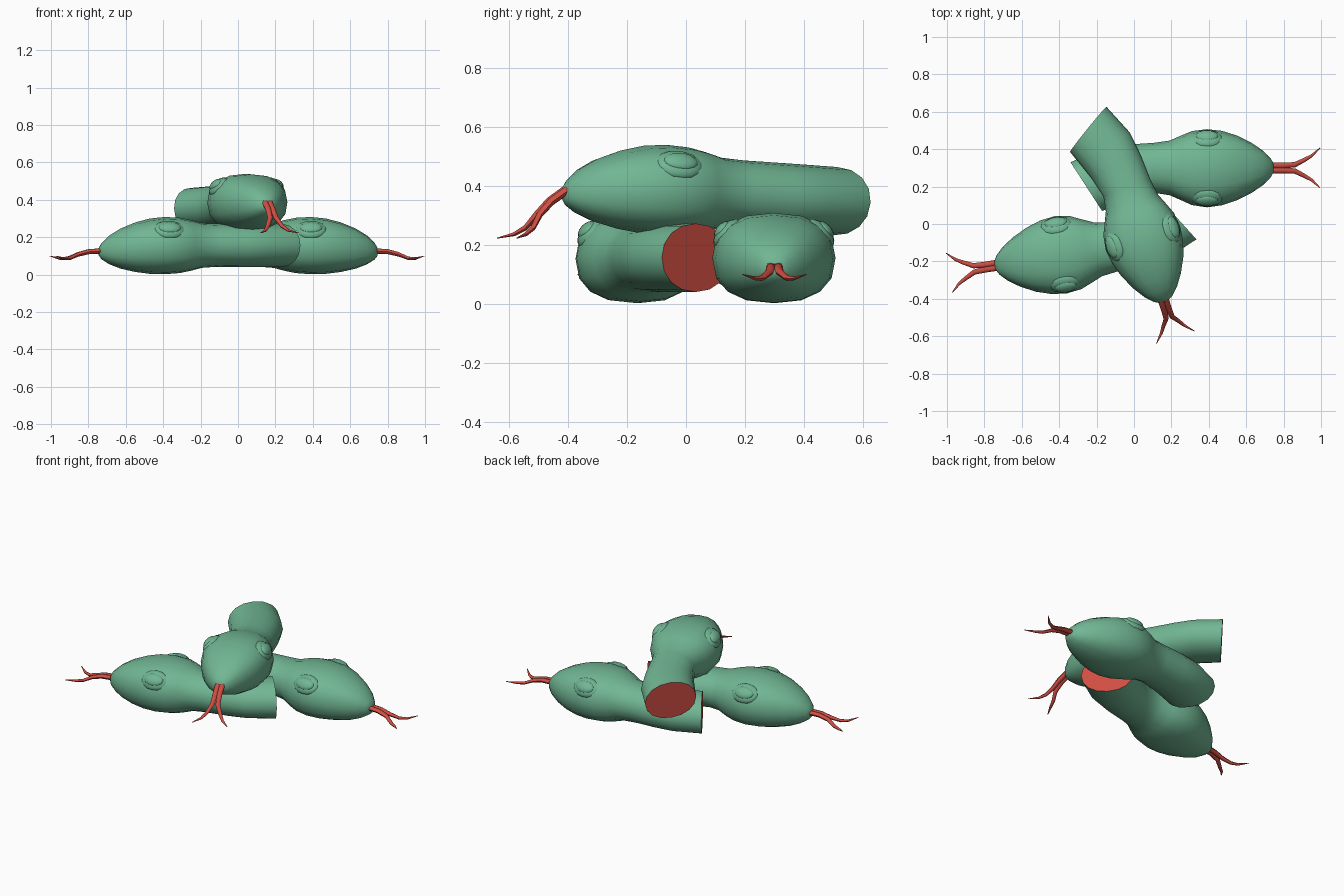
import bpy, bmesh, math
from mathutils import Vector, Matrix

if "Cube" in bpy.data.objects:
    bpy.data.objects.remove(bpy.data.objects["Cube"])


def material(name, rgb):
    m = bpy.data.materials.new(name)
    m.diffuse_color = (*rgb, 1)
    m.use_nodes = True
    m.node_tree.nodes["Principled BSDF"].inputs["Base Color"].default_value = m.diffuse_color
    return m


GREEN = material("scale green", (0.165, 0.47, 0.295))
RED = material("flesh red", (0.62, 0.075, 0.055))

TIP = Vector((0.745, 0.30, 0.12))

# neck and head cross-sections: x, y, heading in degrees, half width, bottom z, top z
SECTIONS = [
    (-0.255, 0.200, 33, 0.155, 0.040, 0.272),
    (-0.118, 0.258, 20, 0.157, 0.040, 0.272),
    (-0.020, 0.280, 9, 0.146, 0.040, 0.272),
    (0.110, 0.300, 1, 0.134, 0.042, 0.272),
    (0.190, 0.300, 0, 0.146, 0.036, 0.276),
    (0.250, 0.300, 0, 0.172, 0.020, 0.292),
    (0.310, 0.299, 0, 0.198, 0.008, 0.304),
    (0.390, 0.298, 0, 0.209, 0.002, 0.308),
    (0.470, 0.299, 0, 0.199, 0.004, 0.300),
    (0.550, 0.300, 0, 0.173, 0.014, 0.279),
    (0.630, 0.300, 0, 0.133, 0.032, 0.246),
    (0.690, 0.300, 0, 0.092, 0.055, 0.209),
    (0.730, 0.300, 0, 0.052, 0.080, 0.170),
    (0.747, 0.300, 0, 0.022, 0.102, 0.142),
]


def ring(bm, center, side, up, power, n):
    out = []
    for i in range(n):
        a = 2 * math.pi * i / n
        c, s = math.cos(a), math.sin(a)
        p = Vector(center) + side * math.copysign(abs(c) ** power, c) \
            + up * math.copysign(abs(s) ** power, s)
        out.append(bm.verts.new(p))
    return out


def loft(bm, rings):
    n = len(rings[0])
    for a, b in zip(rings, rings[1:]):
        for i in range(n):
            j = (i + 1) % n
            bm.faces.new((a[i], a[j], b[j], b[i]))
    first = bm.faces.new(rings[0][::-1])
    bm.faces.new(rings[-1])
    return first


def finish(bm, name, mats, matrix):
    bm.transform(matrix)
    bmesh.ops.recalc_face_normals(bm, faces=bm.faces[:])
    me = bpy.data.meshes.new(name)
    bm.to_mesh(me)
    bm.free()
    for m in mats:
        me.materials.append(m)
    ob = bpy.data.objects.new(name, me)
    bpy.context.collection.objects.link(ob)
    bpy.ops.object.select_all(action='DESELECT')
    ob.select_set(True)
    bpy.context.view_layer.objects.active = ob
    bpy.ops.object.shade_smooth_by_angle(angle=math.radians(50))


def head(name, matrix):
    bm = bmesh.new()
    rings = []
    for x, y, deg, w, lo, hi in SECTIONS:
        a = math.radians(deg)
        side = Vector((-math.sin(a), math.cos(a), 0)) * w
        power = 0.84 if x > 0.2 else 0.95
        rings.append(ring(bm, (x, y, (lo + hi) / 2), side,
                          Vector((0, 0, (hi - lo) / 2)), power, 16))
    cut = loft(bm, rings)
    cut.material_index = 1  # severed neck face
    finish(bm, name, [GREEN, RED], matrix)


def eyes(name, matrix):
    # low brow mound with a smaller eyeball on it, on both sides
    bm = bmesh.new()
    for s in (-1, 1):
        tilt = Matrix.Rotation(-s * math.radians(45), 4, 'X')
        for y, z, size in ((0.155, 0.238, (0.085, 0.062, 0.034)),
                           (0.172, 0.250, (0.061, 0.038, 0.022))):
            m = Matrix.Translation((0.39, 0.298 + s * y, z)) @ tilt \
                @ Matrix.Diagonal((*size, 1))
            bmesh.ops.create_uvsphere(bm, u_segments=16, v_segments=10, radius=1, matrix=m)
    finish(bm, name, [GREEN], matrix)


def tongue(name, matrix):
    # two tines side by side that part at the fork
    bm = bmesh.new()
    for s in (-1, 1):
        pts = [(0.70, 0.013, 0.127, 0.017), (0.80, 0.013, 0.123, 0.016),
               (0.86, 0.017, 0.108, 0.014), (0.91, 0.042, 0.087, 0.011),
               (0.95, 0.065, 0.086, 0.008), (0.995, 0.107, 0.099, 0.002)]
        rings = []
        for i, (x, y, z, r) in enumerate(pts):
            p, q = pts[max(i - 1, 0)], pts[min(i + 1, len(pts) - 1)]
            side = Vector((-(q[1] - p[1]) * s, q[0] - p[0], 0)).normalized()
            rings.append(ring(bm, (x, 0.30 + s * y, z), side * r,
                              Vector((0, 0, r * 0.85)), 1, 8))
        loft(bm, rings)
    finish(bm, name, [RED], matrix)


# three heads: name, snout position, heading, upward pitch, tongue droop (degrees)
HEADS = [
    ("right", (0.745, 0.30, 0.12), 0, 0, 0),
    ("left", (-0.742, -0.222, 0.12), 189, 0, 0),
    ("top", (0.16, -0.415, 0.373), -72, 3.5, 32),
]
for name, tip, yaw, pitch, droop in HEADS:
    place = Matrix.Translation(tip) @ Matrix.Rotation(math.radians(yaw), 4, 'Z')
    back = Matrix.Translation(-TIP)
    body = place @ Matrix.Rotation(math.radians(-pitch), 4, 'Y') @ back
    head(name + "_snake_head", body)
    eyes(name + "_eyes", body)
    tongue(name + "_forked_tongue",
           place @ Matrix.Rotation(math.radians(droop), 4, 'Y') @ back)
